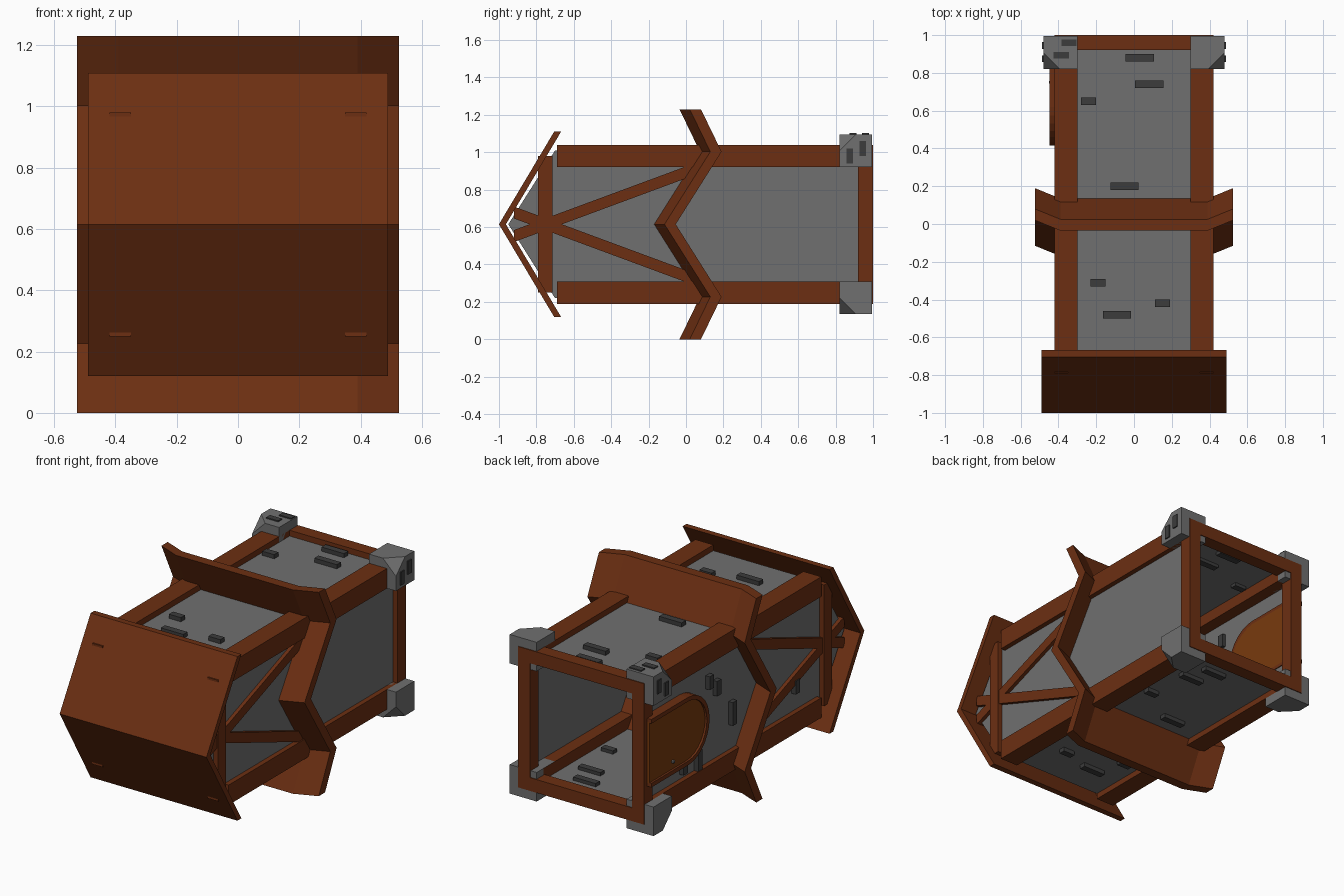
import bpy, bmesh, math
from mathutils import Vector

if "Cube" in bpy.data.objects:
    bpy.data.objects.remove(bpy.data.objects["Cube"])

ZC = 0.615  # height of the long axis


def material(name, rgb):
    m = bpy.data.materials.new(name)
    m.diffuse_color = (*rgb, 1)
    m.use_nodes = True
    m.node_tree.nodes["Principled BSDF"].inputs["Base Color"].default_value = m.diffuse_color
    return m


WOOD = material("wood", (0.15, 0.028, 0.006))
DOOR = material("door_wood", (0.19, 0.042, 0.004))
STONE = material("stone", (0.16, 0.16, 0.16))
DARK = material("dark_stone", (0.045, 0.045, 0.045))


def finish(name, bm, mat):
    bmesh.ops.recalc_face_normals(bm, faces=bm.faces[:])
    me = bpy.data.meshes.new(name)
    bm.to_mesh(me)
    bm.free()
    me.materials.append(mat)
    ob = bpy.data.objects.new(name, me)
    bpy.context.collection.objects.link(ob)
    return ob


def loft(name, sections, mat):
    """Join equal-length rings of points and cap both ends."""
    bm = bmesh.new()
    rings = [[bm.verts.new(p) for p in s] for s in sections]
    n = len(rings[0])
    for a, b in zip(rings, rings[1:]):
        for i in range(n):
            j = (i + 1) % n
            bm.faces.new((a[i], a[j], b[j], b[i]))
    bm.faces.new(rings[0])
    bm.faces.new(rings[-1])
    return finish(name, bm, mat)


def slab(name, yz, x0, x1, mat):
    return loft(name, [[(x, y, z) for y, z in yz] for x in (x0, x1)], mat)


def box(name, x, y, z, mat):
    x, y, z = sorted(x), sorted(y), sorted(z)
    return slab(name, [(y[0], z[0]), (y[1], z[0]), (y[1], z[1]), (y[0], z[1])], x[0], x[1], mat)


def chevron(half, thick, shift=0):
    """Closed roof profile in y,z from half of its outer line."""
    line = [(y + shift, ZC + d) for d, y in half]
    line += [(y + shift, ZC - d) for d, y in reversed(half[:-1])]
    return line + [(y + thick, z) for y, z in reversed(line)]


# end roof
slab("upper_roof", chevron([(0.495, -0.705), (0, -1.0)], 0.037), -0.49, 0.49, WOOD)

# middle roof with flared rims
half = [(0.615, -0.035), (0.388, 0.075), (0, -0.17)]
loft("lower_roof", [[(x, y, z) for y, z in chevron(half, 0.06, s)]
                    for x, s in ((-0.525, 0.055), (-0.39, 0), (0.39, 0), (0.525, 0.055))], WOOD)

for sx in (-1, 1):
    side = "right" if sx > 0 else "left"
    # side wall with gable
    slab("wall_" + side, [(0.98, 0.22), (-0.70, 0.22), (-0.95, ZC), (-0.70, 1.01), (0.98, 1.01)],
         sx * 0.375, sx * 0.39, STONE)
    # gable cross beam and diagonal braces
    box("gable_beam_" + side, (sx * 0.35, sx * 0.42), (-0.79, -0.715), (0.25, 0.98), WOOD)
    for sz in (-1, 1):
        pts = [(y, ZC + sz * (0.37 * (y + 0.75) + o))
               for y, o in ((-0.92, -0.032), (0.04, -0.032), (0.04, 0.032), (-0.92, 0.032))]
        slab("brace_" + side, pts, sx * 0.36, sx * 0.412, WOOD)

        # corner post
        box("corner_post_" + side, (sx * 0.30, sx * 0.42), (-0.69, 0.93),
            (ZC + sz * 0.305, ZC + sz * 0.425), WOOD)

        # corner stone with one outer corner cut off
        st = box("corner_stone", (sx * 0.30, sx * 0.48), (0.82, 0.995),
                 (ZC + sz * 0.305, ZC + sz * 0.48), STONE)
        bm = bmesh.new()
        bm.from_mesh(st.data)
        corner = Vector((sx * 0.48, 0.82, ZC + sz * 0.48))
        nrm = Vector((sx, -1, sz)).normalized()
        bmesh.ops.bisect_plane(bm, geom=bm.verts[:] + bm.edges[:] + bm.faces[:],
                               plane_co=corner - nrm * 0.05, plane_no=nrm, clear_outer=True)
        bmesh.ops.holes_fill(bm, edges=[e for e in bm.edges if e.is_boundary])
        bmesh.ops.recalc_face_normals(bm, faces=bm.faces[:])
        bm.to_mesh(st.data)
        bm.free()

    # base frame uprights
    box("base_frame_" + side, (sx * 0.34, sx * 0.42), (0.92, 1.0), (0.19, 1.04), WOOD)

for sz in (-1, 1):
    box("wall_flat", (-0.40, 0.40), (-0.69, 0.96), (ZC + sz * 0.375, ZC + sz * 0.39), STONE)
    box("base_frame_cross", (-0.34, 0.34), (0.92, 1.0), (ZC + sz * 0.345, ZC + sz * 0.425), WOOD)

# accent bricks on the upper and lower walls: x, y, width
front_bricks = [(-0.19, -0.31, 0.08), (0.15, -0.42, 0.08), (-0.09, -0.48, 0.15)]
upper = [(0.03, 0.88, 0.15), (0.08, 0.74, 0.15), (-0.24, 0.65, 0.08), (-0.05, 0.20, 0.15)]
lower = [(0.09, 0.82, 0.15), (0.15, 0.69, 0.15), (0.22, 0.42, 0.08), (-0.08, 0.25, 0.15)]
for sz, bricks in ((1, upper), (-1, lower)):
    for x, y, w in bricks + front_bricks:
        box("brick", (x - w / 2, x + w / 2), (y - 0.02, y + 0.02),
            (ZC + sz * 0.355, ZC + sz * 0.415), DARK)

# accent bricks on the left wall: y, z, length
for y, z, w in ((0.35, 0.80, 0.08), (0.28, 0.74, 0.09), (0.13, 0.53, 0.14),
                (-0.47, 0.46, 0.08), (0.46, 0.37, 0.12), (0.60, 0.38, 0.08)):
    box("brick_left", (-0.418, -0.355), (y - 0.02, y + 0.02), (z - w / 2, z + w / 2), DARK)

# accent bricks on two corner stones
for y, z in ((0.875, 0.98), (0.945, 1.02)):
    box("stone_brick_right", (0.46, 0.487), (y - 0.018, y + 0.018), (z - 0.04, z + 0.04), DARK)
    box("stone_brick_left", (-0.487, -0.46), (y - 0.018, y + 0.018), (z - 0.04, z + 0.04), DARK)
for x, y in ((-0.345, 0.96), (-0.385, 0.893)):
    box("stone_brick_top", (x - 0.04, x + 0.04), (y - 0.018, y + 0.018), (1.08, 1.102), DARK)


# arched door with a raised rim
def arch(r):
    pts = [(0.62 - r * math.sin(a), ZC + r * math.cos(a))
           for a in (math.pi * i / 14 for i in range(15))]
    return pts


door = arch(0.185)
slab("door", [(0.97, door[0][1])] + door + [(0.97, door[-1][1])], -0.435, -0.37, DOOR)
outer, inner = arch(0.205), arch(0.18)
rim = [(0.97, outer[0][1])] + outer + [(0.97, outer[-1][1])]
rim += [(0.97, inner[-1][1])] + inner[::-1] + [(0.97, inner[0][1])]
slab("door_frame", rim, -0.448, -0.37, WOOD)

# door knob
bm = bmesh.new()
bmesh.ops.create_icosphere(bm, subdivisions=1, radius=0.012)
bmesh.ops.translate(bm, verts=bm.verts[:], vec=(-0.44, 0.75, 0.48))
finish("door_knob", bm, STONE)
